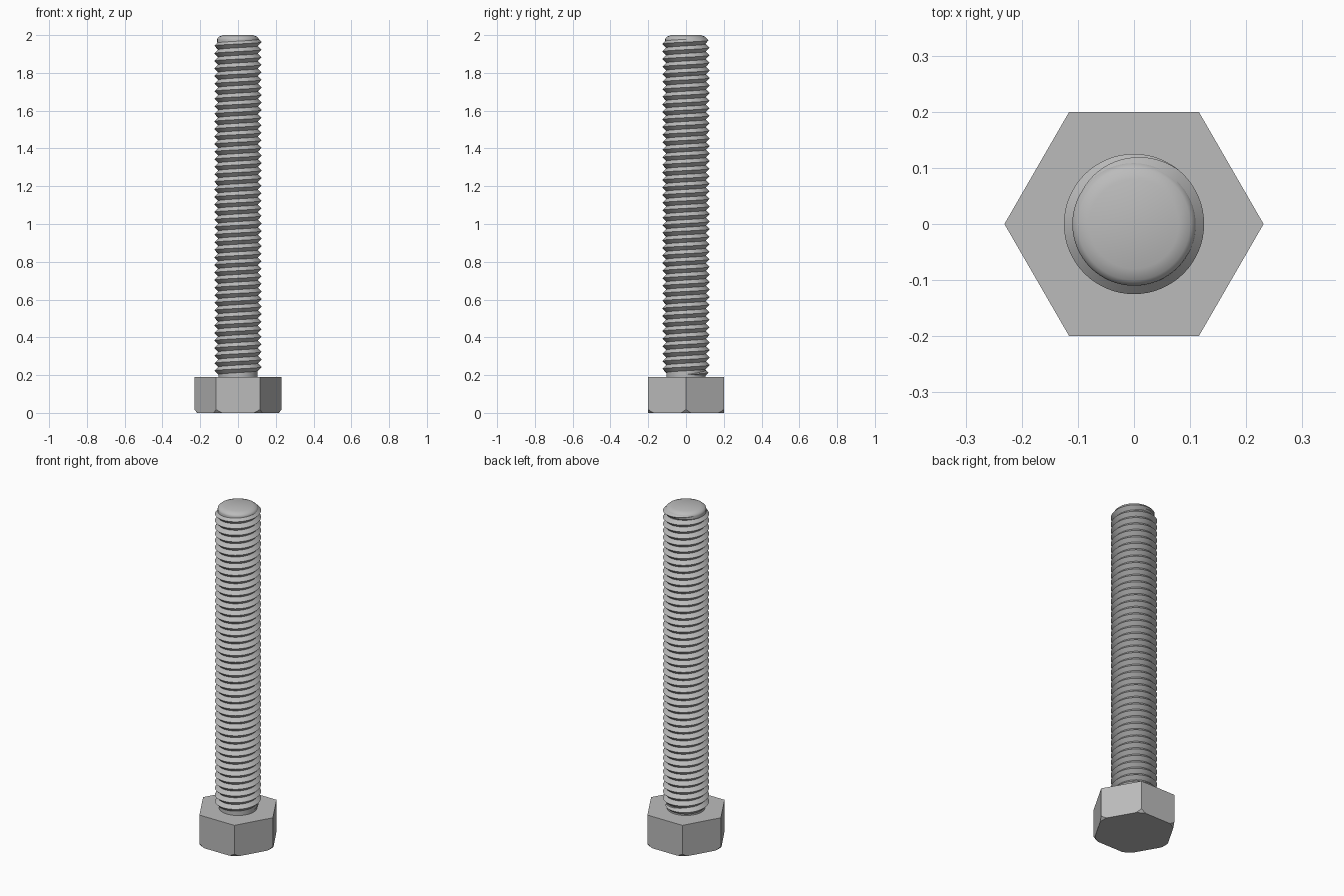
import bpy, bmesh
from math import sin, cos, pi, radians
from mathutils import Vector, Matrix

HEAD_TOP, APOTHEM = 0.19, 0.2
ROOT, CREST, PITCH = 0.105, 0.125, 0.04
SEGMENTS = 64

cube = bpy.data.objects.get("Cube")
if cube:
    bpy.data.objects.remove(cube, do_unlink=True)

steel = bpy.data.materials.new("grey steel")
steel.use_nodes = True
steel.diffuse_color = (0.5, 0.5, 0.5, 1)
steel.node_tree.nodes["Principled BSDF"].inputs["Base Color"].default_value = (0.5, 0.5, 0.5, 1)


def finish(bm, name, smooth=True):
    """Turn a bmesh into a named, shaded object."""
    mesh = bpy.data.meshes.new(name)
    bm.to_mesh(mesh)
    bm.free()
    mesh.materials.append(steel)
    obj = bpy.data.objects.new(name, mesh)
    bpy.context.collection.objects.link(obj)
    if smooth:
        bpy.ops.object.select_all(action='DESELECT')
        obj.select_set(True)
        bpy.context.view_layer.objects.active = obj
        bpy.ops.object.shade_smooth_by_angle(angle=radians(35))
    return obj


# Hexagonal head, its lower corners trimmed to a shallow cone
bm = bmesh.new()
radius = APOTHEM / cos(pi / 6)
bmesh.ops.create_cone(bm, cap_ends=True, segments=6, radius1=radius, radius2=radius,
                      depth=HEAD_TOP, matrix=Matrix.Translation((0, 0, HEAD_TOP / 2)))
# Turn the corners onto the x axis
corner = max(bm.verts, key=lambda v: v.co.x).co
if abs(corner.y) > 0.01:
    bmesh.ops.rotate(bm, verts=bm.verts, matrix=Matrix.Rotation(pi / 6, 3, 'Z'))
for side in range(6):
    for offset in (-16, -8, 0, 8, 16):
        a = radians(60 * side + offset)
        outward = Vector((cos(a), sin(a), 0))
        cut = bmesh.ops.bisect_plane(
            bm, geom=bm.verts[:] + bm.edges[:] + bm.faces[:], dist=1e-6,
            plane_co=outward * 0.2165, plane_no=outward - Vector((0, 0, 0.8)),
            clear_outer=True)
        rim = [e for e in cut["geom_cut"] if isinstance(e, bmesh.types.BMEdge) and e.is_boundary]
        if rim:
            bmesh.ops.holes_fill(bm, edges=rim, sides=0)
bmesh.ops.recalc_face_normals(bm, faces=bm.faces)
finish(bm, "hex_head", smooth=False)

# Shank core with a rounded tip, turned from a profile
profile = [(0, 0.17), (0.104, 0.17), (0.104, 1.955), (0.11, 1.962), (0.11, 1.978),
           (0.108, 1.985), (0.1, 1.992), (0.08, 2.0), (0, 2.0)]
bm = bmesh.new()
points = [bm.verts.new((r, 0, z)) for r, z in profile]
edges = [bm.edges.new(pair) for pair in zip(points, points[1:])]
bmesh.ops.spin(bm, geom=points + edges, cent=(0, 0, 0), axis=(0, 0, 1),
               angle=2 * pi, steps=SEGMENTS)
bmesh.ops.remove_doubles(bm, verts=bm.verts, dist=1e-5)
bmesh.ops.recalc_face_normals(bm, faces=bm.faces)
finish(bm, "shank")

# Right-handed V thread that fades out at both ends
bm = bmesh.new()
first, last = -44 * SEGMENTS, SEGMENTS // 2
fade_steps = SEGMENTS * 0.36
previous = None
for i in range(first, last + 1):
    a = 2 * pi * i / SEGMENTS
    z = 1.963 + PITCH * i / SEGMENTS
    fade = max(0.02, min(1, (i - first) / fade_steps, (last - i) / fade_steps))
    half = PITCH / 2 * fade
    crest = ROOT + (CREST - ROOT) * fade
    ring = [bm.verts.new((r * cos(a), r * sin(a), h))
            for r, h in ((ROOT, z - half), (crest, z), (ROOT, z + half))]
    if previous:
        for k in (0, 1):
            bm.faces.new((previous[k], ring[k], ring[k + 1], previous[k + 1]))
    previous = ring
bmesh.ops.remove_doubles(bm, verts=bm.verts, dist=1e-5)
finish(bm, "thread")
